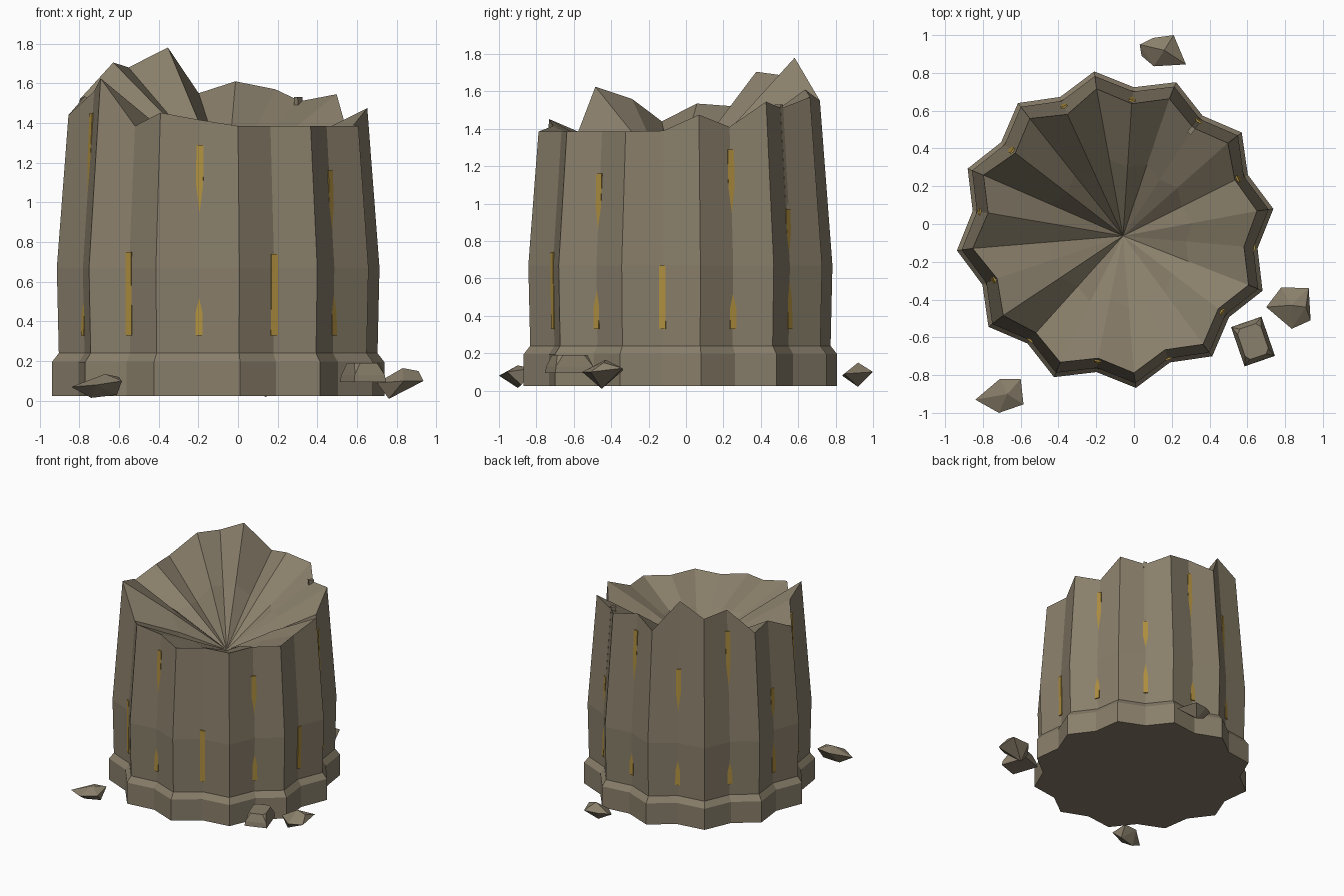
import bpy, bmesh
from math import cos, sin, radians
from mathutils import Vector

cube = bpy.data.objects.get("Cube")
if cube:
    bpy.data.objects.remove(cube, do_unlink=True)

CX, CY = -0.10, -0.03      # column axis
VALLEY = 0.90              # flute valley radius relative to the ridge


def material(name, rgb):
    m = bpy.data.materials.new(name)
    m.use_nodes = True
    m.diffuse_color = (*rgb, 1)
    bsdf = m.node_tree.nodes["Principled BSDF"]
    bsdf.inputs["Base Color"].default_value = (*rgb, 1)
    bsdf.inputs["Roughness"].default_value = 0.9
    return m


stone = material("weathered stone", (0.25, 0.21, 0.145))
gold = material("dull gold", (0.43, 0.275, 0.05))


def finish(name, bm, mat):
    bmesh.ops.recalc_face_normals(bm, faces=bm.faces[:])
    mesh = bpy.data.meshes.new(name)
    bm.to_mesh(mesh)
    bm.free()
    mesh.materials.append(mat)
    obj = bpy.data.objects.new(name, mesh)
    bpy.context.collection.objects.link(obj)
    return obj


def hull(name, points, mat):
    bm = bmesh.new()
    verts = [bm.verts.new(p) for p in points]
    res = bmesh.ops.convex_hull(bm, input=verts)
    loose = [v for v in bm.verts if not v.link_faces]
    bmesh.ops.delete(bm, geom=loose, context='VERTS')
    return finish(name, bm, mat)


def angle(i):
    return radians(7.5 + 15 * i)


def on_column(i, r, z):
    a = angle(i)
    return Vector((CX + r * cos(a), CY + r * sin(a), z))


def shaft_radius(z):
    if z < 0.67:
        return 0.81 + 0.01 * (z - 0.24) / 0.43
    return 0.82 - 0.06 * (z - 0.67) / 0.78


# Broken column: ridges at even steps, valleys at odd steps
rim_z = [1.475, 1.41, 1.545, 1.51, 1.57, 1.61, 1.55, 1.78,
         1.68, 1.705, 1.52, 1.535, 1.44, 1.56, 1.625, 1.385,
         1.452, 1.415, 1.385, 1.385, 1.385, 1.385, 1.385, 1.39]
N = len(rim_z)
bm = bmesh.new()


def ring(r, z):
    return [bm.verts.new(on_column(i, r * (VALLEY if i % 2 else 1), z)) for i in range(N)]


rings = [ring(r, z) for r, z in ((0.845, 0.025), (0.845, 0.195), (0.81, 0.24), (0.82, 0.67))]
rim = [bm.verts.new(on_column(i, shaft_radius(z) * (VALLEY if i % 2 else 1), z))
       for i, z in enumerate(rim_z)]
pit = Vector((-0.058, -0.063, 1.08))
middle = [bm.verts.new(v.co.lerp(pit, 0.48) + Vector((0, 0, (0.02, -0.005, 0.01)[i % 3])))
          for i, v in enumerate(rim)]
rings += [rim, middle]
for low, high in zip(rings, rings[1:]):
    for i in range(N):
        j = (i + 1) % N
        bm.faces.new((low[i], low[j], high[j], high[i]))
centre = bm.verts.new(pit)
for i in range(N):
    bm.faces.new((middle[i], middle[(i + 1) % N], centre))
bm.faces.new(rings[0])
finish("broken_column", bm, stone)


# Straight strips leaning along the flute valleys
def strip(name, i, z0, z1, half, out, mat):
    a = angle(i)
    side = Vector((-sin(a), cos(a), 0)) * half
    points = []
    for z in (z0, z1):
        r = shaft_radius(z) * VALLEY + out
        for rr in (r - 0.04, r):
            points += [on_column(i, rr, z) + side, on_column(i, rr, z) - side]
    return hull(name, points, mat)


strip_tops = [1.29, 0.97, 1.48, 1.25, 1.54, 1.0, 1.45, 0.75, 1.29, 0.74, 1.16, 0.67]
for k, top in enumerate(strip_tops):
    strip(f"gold_inlay_{k + 1}", 2 * k + 1, 0.33, top, 0.018, 0.011, gold)
strip("stone_sliver", 3, 1.0, 1.53, 0.012, 0.004, stone)

# Fallen shards
hull("front_shard", [
    (-0.84, -0.93, 0.07), (-0.71, -0.82, 0.11), (-0.60, -0.82, 0.12), (-0.585, -0.955, 0.10),
    (-0.715, -1.0, 0.08), (-0.74, -0.90, 0.015), (-0.61, -0.88, 0.03), (-0.67, -0.9, 0.135)], stone)
hull("side_shard", [
    (0.70, -0.44, 0.09), (0.78, -0.335, 0.11), (0.925, -0.34, 0.12), (0.935, -0.51, 0.10),
    (0.835, -0.555, 0.10), (0.76, -0.45, 0.01), (0.83, -0.43, 0.165), (0.91, -0.44, 0.15)], stone)
hull("back_shard", [
    (0.03, 0.95, 0.10), (0.04, 0.89, 0.07), (0.10, 0.985, 0.10), (0.21, 1.0, 0.10),
    (0.275, 0.845, 0.09), (0.105, 0.835, 0.08), (0.16, 0.92, 0.15), (0.14, 0.92, 0.02)], stone)

# Fallen block with clipped top corners
block = []
turn = radians(19)
levels = (([(0.085, 0.11)], 0.095), ([(0.08, 0.105)], 0.13), ([(0.065, 0.06), (0.045, 0.085)], 0.19))
for corners, z in levels:
    for w, d in corners:
        for sx in (-1, 1):
            for sy in (-1, 1):
                x, y = sx * w, sy * d
                block.append((0.63 + x * cos(turn) - y * sin(turn),
                              -0.622 + x * sin(turn) + y * cos(turn), z))
hull("fallen_block", block, stone)
